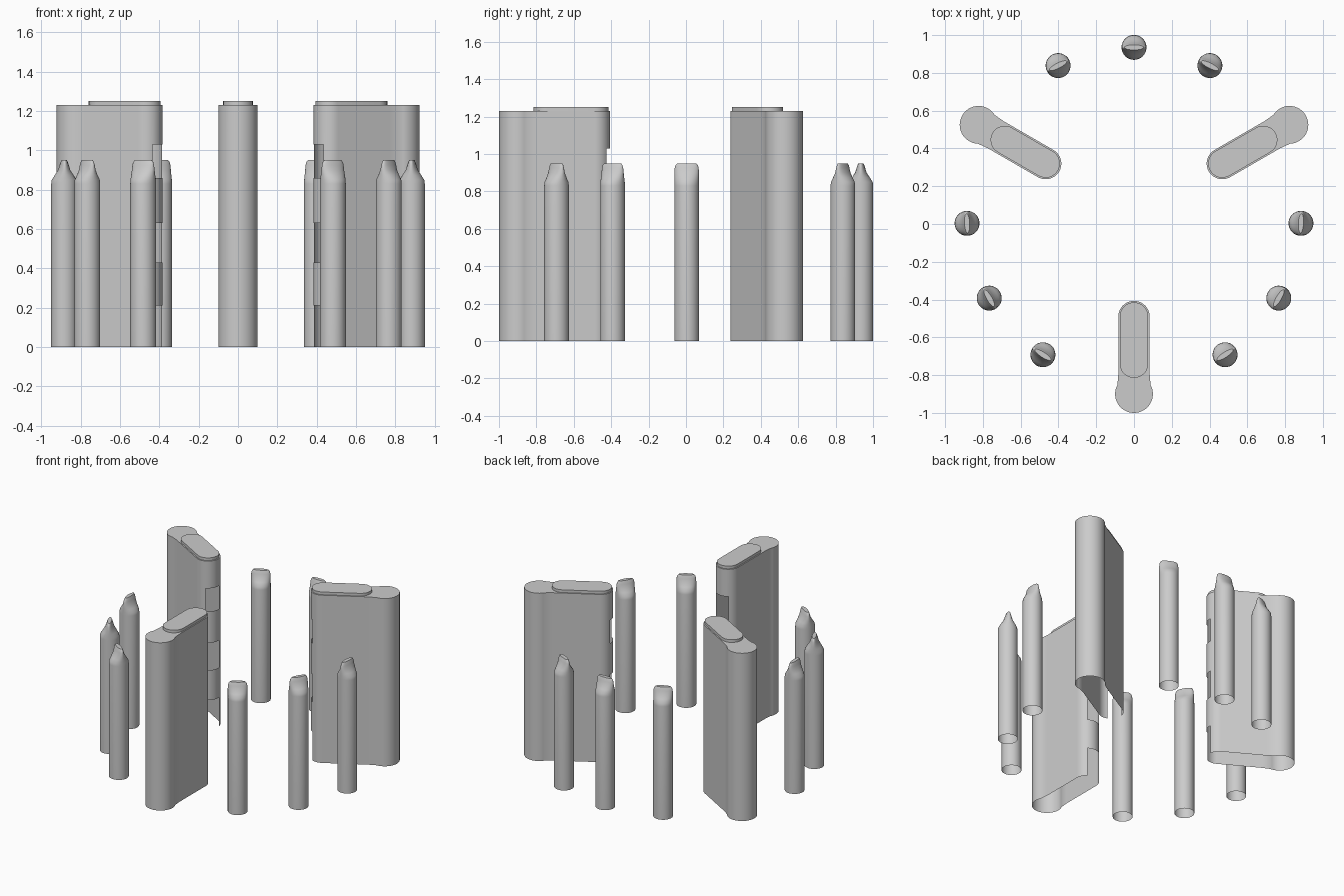
import bpy, bmesh
from math import radians, sin, cos, asin, degrees

if "Cube" in bpy.data.objects:
    bpy.data.objects.remove(bpy.data.objects["Cube"])

CENTRE_Y = 0.05   # all parts are arranged around (0, CENTRE_Y)


def finish(bm, name, angle):
    """Turn a bmesh into a smooth-shaded object rotated about the ring centre."""
    bmesh.ops.recalc_face_normals(bm, faces=bm.faces)
    me = bpy.data.meshes.new(name)
    bm.to_mesh(me)
    bm.free()
    ob = bpy.data.objects.new(name, me)
    bpy.context.collection.objects.link(ob)
    ob.location = (0, CENTRE_Y, 0)
    ob.rotation_euler = (0, 0, radians(angle))
    bpy.ops.object.select_all(action='DESELECT')
    bpy.context.view_layer.objects.active = ob
    ob.select_set(True)
    bpy.ops.object.shade_smooth_by_angle(angle=radians(35))
    return ob


def arc(cx, r, a0, a1, n):
    return [(cx + r * cos(radians(a0 + (a1 - a0) * i / n)),
             r * sin(radians(a0 + (a1 - a0) * i / n))) for i in range(n + 1)]


def skin(bm, outline, levels, skip=lambda p, q, row: False):
    """Upright skin along a closed outline, closed at the top, open below."""
    rings = [[bm.verts.new((x, y, z)) for x, y in outline] for z in levels]
    n = len(outline)
    for row in range(len(levels) - 1):
        for i in range(n):
            j = (i + 1) % n
            if not skip(outline[i], outline[j], row):
                bm.faces.new((rings[row][i], rings[row][j],
                              rings[row + 1][j], rings[row + 1][i]))
    bm.faces.new(rings[-1])


# Slab walls: round outer post, narrower blade, rounded inner edge with windows
R_IN, W = 0.083, 0.05
edge = degrees(asin(W / R_IN))
neck = [(0.865, 0.0845), (0.845, 0.083)]
wall_outline = (arc(0.95, 0.1, -118, 118, 32) + neck
                + arc(0.54, R_IN, 90, 180 - edge, 6)
                + arc(0.54, R_IN, 180 - edge, 180 + edge, 8)[1:]
                + arc(0.54, R_IN, 180 + edge, 270, 6)[1:]
                + [(x, -y) for x, y in reversed(neck)])
wall_levels = [0, 0.21, 0.43, 0.63, 0.86, 1.03, 1.23]


def window(p, q, row):
    mx, my = (p[0] + q[0]) / 2, (p[1] + q[1]) / 2
    return row in (0, 2, 4) and mx < 0.54 and abs(my) < W


cap_outline = arc(0.79, 0.075, -90, 90, 16) + arc(0.54, 0.075, 90, 270, 16)

# Pointed posts: round shafts pinched into a tangential chisel tip
# (height, radial half width, tangential half width)
POST = [(0, .066, .066), (0.83, .066, .066), (0.85, .063, .066),
        (0.875, .047, .066), (0.9, .031, .066), (0.925, .023, .064),
        (0.94, .018, .060), (0.95, .014, .051)]


def post(angle):
    bm = bmesh.new()
    n, rings = 32, []
    for z, a, b in POST:
        rings.append([bm.verts.new((0.885 + x * a, y * b, z))
                      for x, y in arc(0, 1, 0, 360, n)[:-1]])
    for lo, hi in zip(rings, rings[1:]):
        for i in range(n):
            j = (i + 1) % n
            bm.faces.new((lo[i], lo[j], hi[j], hi[i]))
    bm.faces.new(rings[-1])
    finish(bm, "pointed_post", angle)


# Threefold arrangement
for k in range(3):
    bm = bmesh.new()
    skin(bm, wall_outline, wall_levels, window)
    finish(bm, "slab_wall", -90 + 120 * k)
    bm = bmesh.new()
    skin(bm, cap_outline, [1.23, 1.25])
    finish(bm, "wall_cap", -90 + 120 * k)
    for offset in (-27, 0, 27):
        post(90 + 120 * k + offset)
